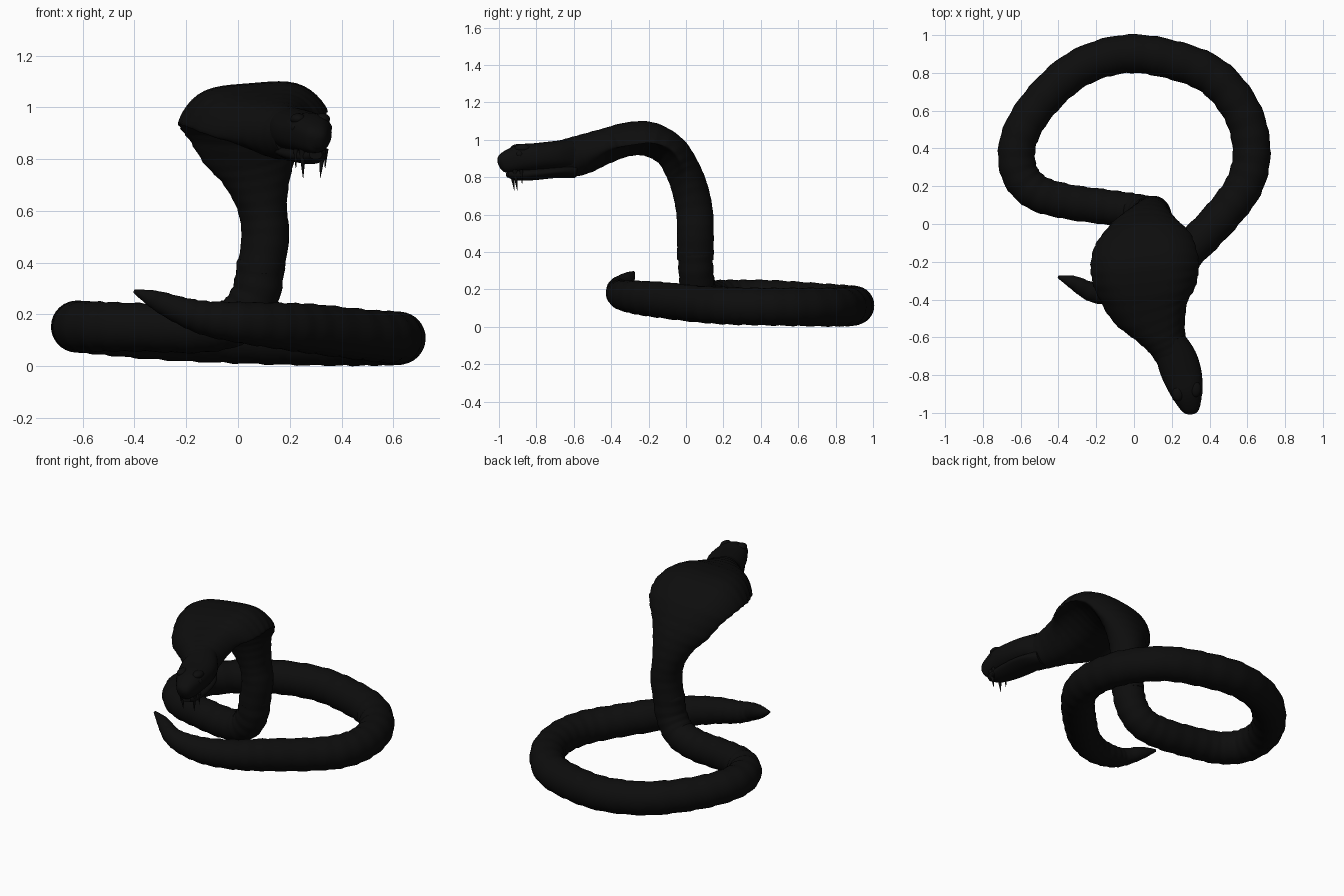
import bpy, bmesh, math
from mathutils import Vector, Matrix

cube = bpy.data.objects.get("Cube")
if cube:
    bpy.data.objects.remove(cube, do_unlink=True)

black = bpy.data.materials.new("matte black")
BLACK = (0.004, 0.004, 0.004, 1)
black.diffuse_color = BLACK
black.use_nodes = True
shader = next(n for n in black.node_tree.nodes if n.type == 'BSDF_PRINCIPLED')
shader.inputs["Base Color"].default_value = BLACK
shader.inputs["Roughness"].default_value = 0.8


def finish(name, bm):
    bmesh.ops.recalc_face_normals(bm, faces=bm.faces)
    mesh = bpy.data.meshes.new(name)
    bm.to_mesh(mesh)
    bm.free()
    mesh.materials.append(black)
    obj = bpy.data.objects.new(name, mesh)
    bpy.context.collection.objects.link(obj)
    for o in bpy.context.selected_objects:
        o.select_set(False)
    obj.select_set(True)
    bpy.context.view_layer.objects.active = obj
    bpy.ops.object.shade_smooth_by_angle(angle=math.radians(50))


def smooth_path(points, steps):
    """Catmull-Rom through every channel of the stations."""
    out = []
    last = len(points) - 1
    for i in range(last):
        p0, p1 = points[max(i - 1, 0)], points[i]
        p2, p3 = points[i + 1], points[min(i + 2, last)]
        for k in range(steps):
            t = k / steps
            out.append([b + 0.5 * t * (c - a + t * (2 * a - 5 * b + 4 * c - d
                        + t * (3 * (b - c) + d - a)))
                        for a, b, c, d in zip(p0, p1, p2, p3)])
    out.append(list(points[last]))
    return out


def sweep(name, points, across, steps=8, sides=32, ripple=0.0, power=1.0, carry=False):
    """Stations are x, y, z, half width, half thickness, droop of the edges.
    The width follows one direction, or is carried along the path."""
    rows = smooth_path(points, steps)
    bm = bmesh.new()
    rings = []
    across = Vector(across)
    for i, (x, y, z, wide, thick, droop) in enumerate(rows):
        ahead = Vector(rows[min(i + 1, len(rows) - 1)][:3])
        tangent = (ahead - Vector(rows[max(i - 1, 0)][:3])).normalized()
        side = (across - tangent * across.dot(tangent)).normalized()
        if carry:
            across = side
        up = tangent.cross(side)
        bulge = 1 + ripple * ((i % 4) / 3 - 0.5)
        flare = min(max(wide / thick - 1, 0), 1.5) / 1.5
        ring = []
        for k in range(sides):
            a = math.tau * k / sides
            u, v = [math.copysign(abs(f) ** power, f) for f in (math.cos(a), math.sin(a))]
            lift = v * thick * bulge * (1 - 0.4 * flare * u * u)
            lift += droop * (2 * u ** 2 - 3 * u ** 4)
            ring.append(bm.verts.new(Vector((x, y, z)) + side * u * wide * bulge + up * lift))
        rings.append(ring)
    for a, b in zip(rings, rings[1:]):
        for k in range(sides):
            n = (k + 1) % sides
            bm.faces.new((a[k], a[n], b[n], b[k]))
    bm.faces.new(rings[0])
    bm.faces.new(rings[-1])
    finish(name, bm)


def ellipsoid(name, place, size):
    bm = bmesh.new()
    bmesh.ops.create_uvsphere(bm, u_segments=20, v_segments=12, radius=1)
    bm.transform(Matrix.Translation(place) @ Matrix.Diagonal((*size, 1)))
    finish(name, bm)


def fang(name, top, tip, radius):
    bm = bmesh.new()
    bmesh.ops.create_cone(bm, cap_ends=True, segments=12, radius1=radius,
                          radius2=0.001, depth=(tip - top).length)
    turn = (tip - top).to_track_quat('Z', 'Y').to_matrix().to_4x4()
    bm.transform(Matrix.Translation((top + tip) / 2) @ turn)
    finish(name, bm)


# Coiled body from the tail tip round the loop and up into the column
coil = [(-.40, -.28, .29, .008), (-.32, -.31, .257, .036), (-.22, -.36, .215, .053),
        (-.12, -.36, .185, .067), (.02, -.335, .168, .08), (.17, -.25, .155, .09),
        (.3, -.13, .143, .096), (.48, .06, .122, .098), (.59, .22, .112, .1),
        (.622, .4, .108, .1), (.57, .6, .106, .102), (.42, .78, .105, .103),
        (.2, .87, .108, .103), (-.05, .9, .115, .102), (-.3, .82, .125, .1),
        (-.5, .64, .14, .098), (-.61, .45, .152, .098), (-.61, .28, .153, .098),
        (-.52, .17, .153, .096), (-.36, .12, .15, .093), (-.15, .09, .145, .093),
        (-.01, .07, .175, .093), (.065, .055, .27, .093), (.09, .05, .4, .093)]
sweep("coiled_body", [(x, y, z, r, r, 0) for x, y, z, r in coil], (0, 0, 1),
      ripple=0.05, carry=True)

# Raised neck flaring into the hood, then closing behind the head
neck = [(.085, .05, .36, .09, .098, 0), (.105, .05, .5, .092, .098, 0),
        (.093, .045, .62, .097, .098, 0), (.073, .02, .74, .14, .096, 0),
        (.055, -.02, .84, .205, .092, .01), (.05, -.085, .94, .262, .088, .02),
        (.052, -.2, 1.0, .288, .088, .04), (.062, -.32, .998, .276, .088, .045),
        (.085, -.44, .962, .228, .094, .03), (.135, -.55, .922, .15, .105, .01),
        (.18, -.64, .9, .105, .103, 0), (.225, -.73, .893, .095, .09, 0)]
sweep("hooded_neck", neck, (.99, .1, .08), sides=48, ripple=0.02)

# Head, slightly boxy, with a separate lower jaw
head = [(.19, -.62, .917, .085, .085, 0), (.225, -.71, .912, .106, .08, 0),
        (.255, -.8, .905, .105, .077, 0), (.277, -.88, .9, .088, .075, 0),
        (.295, -.95, .882, .062, .062, 0), (.306, -.985, .868, .04, .045, 0),
        (.309, -.998, .862, .015, .02, 0)]
sweep("head", head, (.97, .23, .03), steps=5, power=0.8)
jaw = [(.2, -.6, .835, .06, .04, 0), (.23, -.7, .83, .09, .035, 0),
       (.26, -.81, .82, .085, .036, 0), (.285, -.9, .814, .06, .032, 0),
       (.3, -.955, .818, .025, .018, 0)]
sweep("lower_jaw", jaw, (.97, .23, 0), steps=5, power=0.8)

# Paired brows, eyes, fangs and small teeth, placed along the head axis
forward = Vector((.23, -.97, 0)).normalized()
sideways = Vector((.97, .23, 0)).normalized()
centre = Vector((.28, -.89, 0))
for label, s in (("left", 1), ("right", -1)):
    def spot(f, a, z):
        return centre + forward * f + sideways * a * s + Vector((0, 0, z))
    ellipsoid(label + "_brow", spot(-.005, .048, .955), (.03, .042, .022))
    ellipsoid(label + "_eye", spot(.015, .064, .922), (.018, .02, .018))
    fang(label + "_fang", spot(.035, .04, .84), spot(.02, .034, .728), .015)
    fang(label + "_small_tooth", spot(.005, .06, .84), spot(0, .058, .765), .01)
